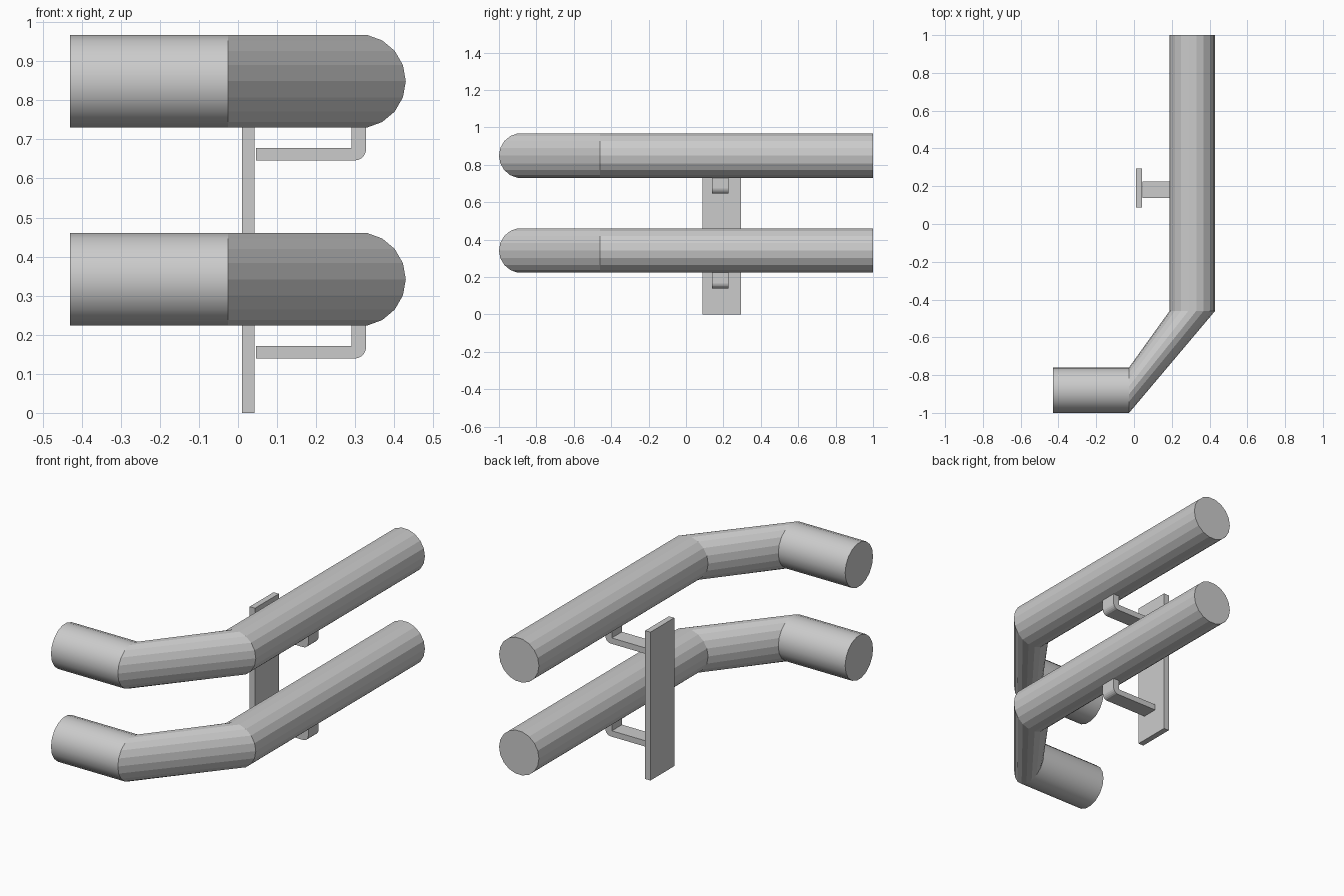
import bpy, bmesh, math
from mathutils import Vector

if "Cube" in bpy.data.objects:
    bpy.data.objects.remove(bpy.data.objects["Cube"])

SIDES = 18
RADIUS = 0.1205


def finish(name, bm):
    bmesh.ops.recalc_face_normals(bm, faces=bm.faces)
    mesh = bpy.data.meshes.new(name)
    bm.to_mesh(mesh)
    bm.free()
    obj = bpy.data.objects.new(name, mesh)
    bpy.context.collection.objects.link(obj)
    return obj


def pipe(name, z):
    # ring centre and the horizontal direction the ring spreads along
    stations = [((0.309, 1.0), (1, 0)), ((0.309, -0.46), (1, 0)),
                ((-0.026, -0.8795), (0, -1)), ((-0.43, -0.8795), (0, -1))]
    bm = bmesh.new()
    rings = []
    for (cx, cy), (ux, uy) in stations:
        ring = []
        for i in range(SIDES):
            a = 2 * math.pi * i / SIDES
            s = RADIUS * math.cos(a)
            ring.append(bm.verts.new((cx + ux * s, cy + uy * s,
                                      z + RADIUS * math.sin(a))))
        rings.append(ring)
    for k, (r0, r1) in enumerate(zip(rings, rings[1:])):
        for i in range(SIDES):
            j = (i + 1) % SIDES
            face = bm.faces.new((r0[i], r0[j], r1[j], r1[i]))
            face.smooth = k == 2          # only the short end length is smooth
    for ring in (rings[0], rings[-1]):
        bm.faces.new(ring)
    # keep the rings crisp
    for ring in rings:
        for i in range(SIDES):
            bm.edges.get((ring[i], ring[(i + 1) % SIDES])).smooth = False
    return finish(name, bm)


def extrude_y(name, profile, y0, y1):
    bm = bmesh.new()
    face = bm.faces.new([bm.verts.new((x, y0, z)) for x, z in profile])
    ext = bmesh.ops.extrude_face_region(bm, geom=[face])
    verts = [g for g in ext["geom"] if isinstance(g, bmesh.types.BMVert)]
    bmesh.ops.translate(bm, verts=verts, vec=Vector((0, y1 - y0, 0)))
    return finish(name, bm)


def bracket(name, z):
    # L profile with a rounded outer corner, running up into the pipe
    low, inner, top = z - 0.203, z - 0.171, z - 0.105
    r = 0.03
    corner = [(0.328 - r + r * math.sin(a), low + r - r * math.cos(a))
              for a in (math.pi / 2 * i / 5 for i in range(6))]
    profile = [(0.046, low)] + corner + [(0.328, top), (0.29, top),
                                         (0.29, inner), (0.046, inner)]
    return extrude_y(name, profile, 0.138, 0.226)


# mounting plate
extrude_y("mounting_plate", [(0.01, 0), (0.042, 0), (0.042, 0.81), (0.01, 0.81)],
          0.087, 0.293)

# two rails, each with its bracket
for label, z in (("lower", 0.342), ("upper", 0.849)):
    pipe(label + "_rail", z)
    bracket(label + "_bracket", z)
